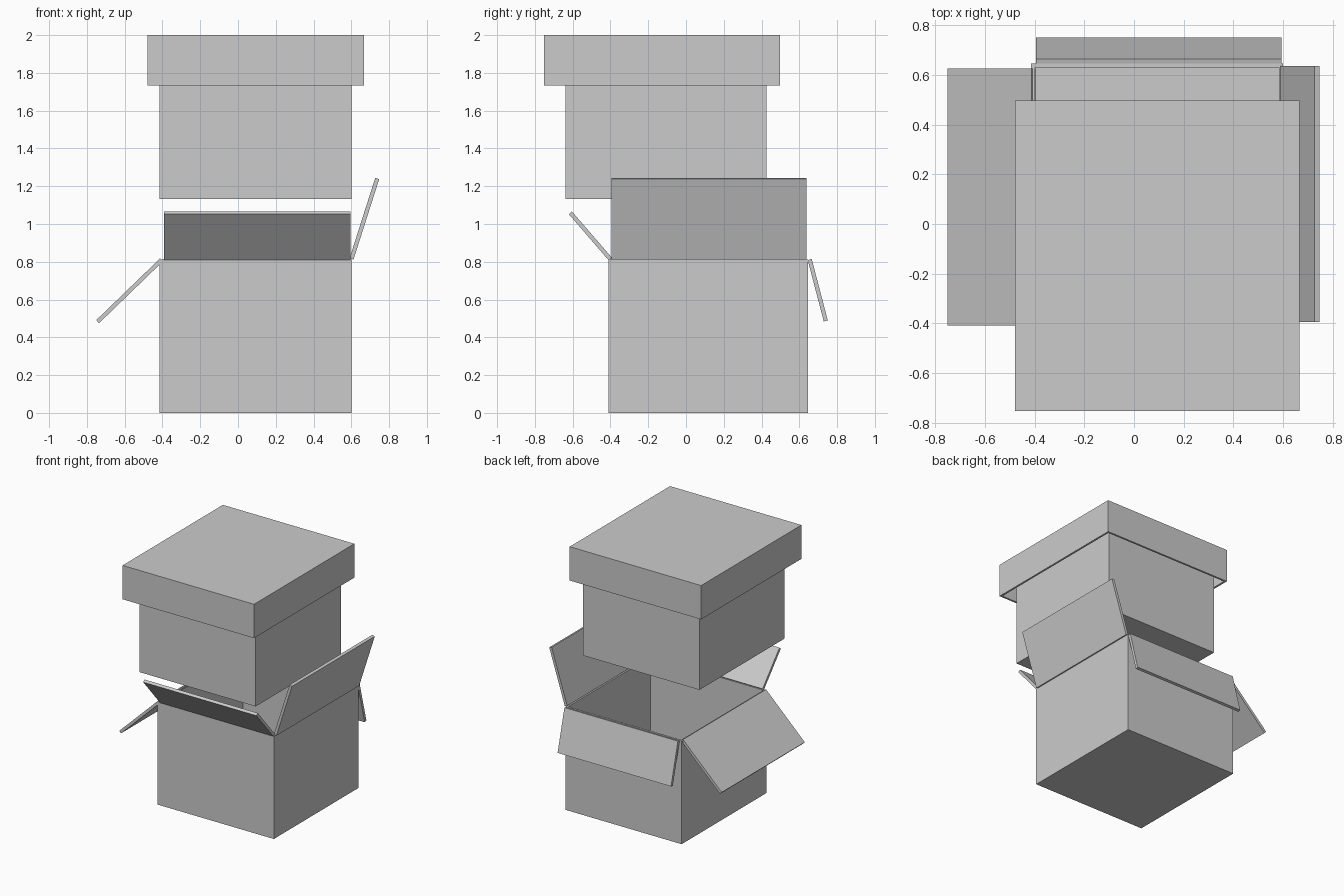
import bpy, bmesh
from mathutils import Vector

if "Cube" in bpy.data.objects:
    bpy.data.objects.remove(bpy.data.objects["Cube"])

WALL = 0.022


def finish(bm, name):
    bmesh.ops.recalc_face_normals(bm, faces=bm.faces[:])
    mesh = bpy.data.meshes.new(name)
    bm.to_mesh(mesh)
    bm.free()
    obj = bpy.data.objects.new(name, mesh)
    bpy.context.collection.objects.link(obj)
    return obj


def open_box(name, x, y, z, opening=1):
    """Thin-walled box, open at the top (1) or the bottom (-1)."""
    bm = bmesh.new()
    bmesh.ops.create_cube(bm, size=1)
    for v in bm.verts:
        for i, (lo, hi) in enumerate((x, y, z)):
            v.co[i] = lo if v.co[i] < 0 else hi
    bm.normal_update()
    rim = [f for f in bm.faces if f.normal.z * opening > 0.9]
    bmesh.ops.inset_region(bm, faces=rim, thickness=WALL)
    # Push the inner face down to form the cavity
    inner = bmesh.ops.extrude_face_region(bm, geom=rim)["geom"]
    bmesh.ops.delete(bm, geom=rim, context='FACES_ONLY')
    depth = z[1] - z[0] - WALL
    bmesh.ops.translate(bm, vec=(0, 0, -opening * depth),
                        verts=[g for g in inner if isinstance(g, bmesh.types.BMVert)])
    return finish(bm, name)


def flap(name, axis, hinge, tip, span):
    """Slab from hinge to tip (points across axis, z), spanning along axis."""
    a, b = Vector(hinge), Vector(tip)
    d = (b - a).normalized()
    n = Vector((-d.y, d.x)) * WALL / 2
    bm = bmesh.new()
    verts = []
    for p in (a + n, b + n, b - n, a - n):
        co = (span[0], p.x, p.y) if axis == 'X' else (p.x, span[0], p.y)
        verts.append(bm.verts.new(co))
    face = bm.faces.new(verts)
    ext = bmesh.ops.extrude_face_region(bm, geom=[face])["geom"]
    length = span[1] - span[0]
    bmesh.ops.translate(bm, vec=(length, 0, 0) if axis == 'X' else (0, length, 0),
                        verts=[g for g in ext if isinstance(g, bmesh.types.BMVert)])
    return finish(bm, name)


# Lower open box
open_box("lower_box", (-0.415, 0.6), (-0.41, 0.647), (0, 0.813))

# Four folded-out flaps
flap("left_flap", 'Y', (-0.405, 0.81), (-0.743, 0.483), (-0.408, 0.627))
flap("right_flap", 'Y', (0.601, 0.815), (0.737, 1.241), (-0.395, 0.637))
flap("front_flap", 'X', (-0.401, 0.815), (-0.612, 1.059), (-0.393, 0.595))
flap("back_flap", 'X', (0.655, 0.812), (0.74, 0.487), (-0.395, 0.595))

# Upper box, floating above, with its lid
open_box("upper_box", (-0.415, 0.6), (-0.637, 0.425), (1.132, 1.945))
open_box("lid", (-0.48, 0.667), (-0.753, 0.497), (1.733, 2.0), opening=-1)
